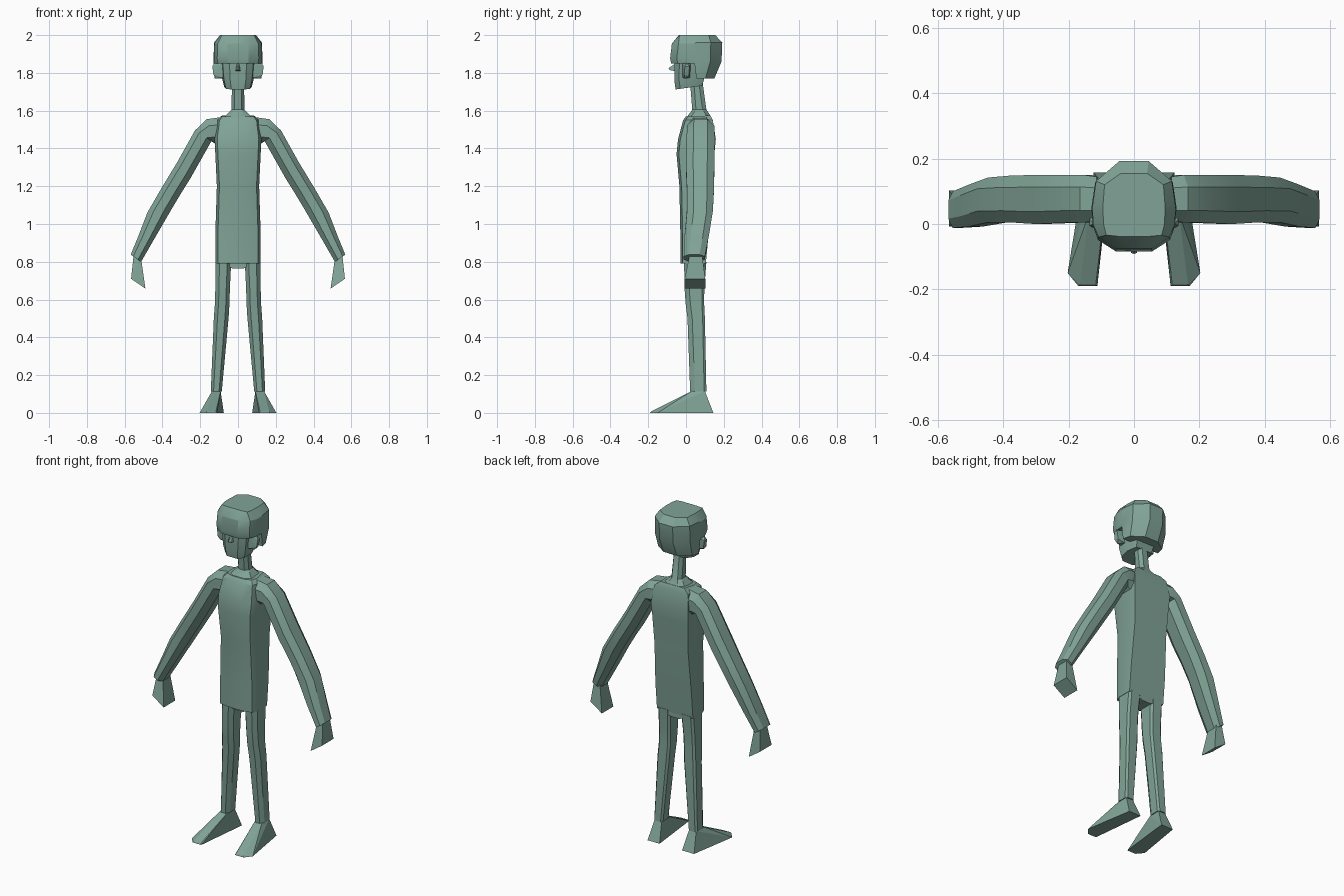
import bpy, bmesh, math
from mathutils import Vector

mat = bpy.data.materials.new("muted_green")
mat.diffuse_color = (0.22, 0.37, 0.31, 1)


def finish(name, bm, smooth=True):
    bmesh.ops.remove_doubles(bm, verts=bm.verts, dist=0.0005)
    bmesh.ops.recalc_face_normals(bm, faces=bm.faces)
    me = bpy.data.meshes.new(name)
    bm.to_mesh(me)
    bm.free()
    me.materials.append(mat)
    ob = bpy.data.objects.new(name, me)
    bpy.context.collection.objects.link(ob)
    if smooth:
        bpy.ops.object.select_all(action='DESELECT')
        ob.select_set(True)
        bpy.context.view_layer.objects.active = ob
        bpy.ops.object.shade_smooth_by_angle(angle=math.radians(28))
    return ob


def loft(name, rings, smooth=True):
    """Skin a stack of rings; the ends are closed with strips across."""
    bm = bmesh.new()
    vs = [[bm.verts.new(p) for p in r] for r in rings]
    n = len(vs[0])
    for a, b in zip(vs, vs[1:]):
        for i in range(n):
            j = (i + 1) % n
            bm.faces.new((a[i], a[j], b[j], b[i]))
    for r in (vs[0], vs[-1]):
        for i in range(n // 2 - 1):
            bm.faces.new((r[i], r[i + 1], r[n - 2 - i], r[n - 1 - i]))
    return finish(name, bm, smooth)


def hull(name, pts):
    bm = bmesh.new()
    for p in pts:
        bm.verts.new(p)
    bmesh.ops.convex_hull(bm, input=bm.verts)
    bmesh.ops.dissolve_limit(bm, angle_limit=0.02, verts=bm.verts, edges=bm.edges)
    return finish(name, bm, False)


def sym(half):
    """Half outline, front to back on +x, completed on -x."""
    return half + [(-x, y, z) for x, y, z in reversed(half)]


# Torso: flat back, softened front; z, half width, front y, back y
torso = []
for z, w, f, b in [(0.79, .12, -.03, .105), (0.95, .12, -.03, .12), (1.2, .112, -.035, .14),
                   (1.37, .12, -.05, .15), (1.45, .124, -.042, .158), (1.55, .112, -.015, .142)]:
    torso.append(sym([(.05, f, z), (w - .014, f + .012, z), (w, f + .05, z), (w, b, z)]))
torso.append(sym([(.04, .0, 1.57), (.08, .015, 1.57), (.09, .05, 1.57), (.08, .13, 1.575)]))
loft("torso", torso)

# Neck with flared base
loft("neck", [sym([(w * .55, f, z), (w, f + .02, z), (w, b - .02, z), (w * .55, b, z)])
              for z, w, f, b in [(1.56, .075, .0, .135), (1.58, .06, .015, .125),
                                 (1.605, .035, .033, .108), (1.77, .031, .02, .085)]])

# Head: jaw rising towards the back
loft("face", [sym([(.04 * k, f, z), (.072 * k, f + .025, z + .004), (.082 * k, .03, z + .012),
                   (.06 * k, b, z + .02)])
              for z, k, f, b in [(1.712, .88, -.055, .085), (1.76, 1.03, -.062, .10),
                                 (1.85, 1.13, -.06, .12), (1.9, 1.13, -.06, .12)]])

# Hair: cap with straight fringe, lower behind the ears
hair = []
for z, zb, k, f, b in [(1.85, 1.77, .98, -.078, .15), (1.875, 1.86, 1.02, -.084, .188),
                       (1.955, 1.96, 1.0, -.075, .192)]:
    hair.append(sym([(.055, f, z), (.108 * k, f + .035, z), (.125 * k, .0, z), (.127 * k, .045, z),
                     (.127 * k, .055, zb), (.116 * k, .13 * b / .19, zb), (.045, b, zb)]))
hair.append(sym([(.045, -.038, 2), (.085, -.034, 2), (.093, .0, 2), (.095, .045, 2),
                 (.095, .055, 2), (.09, .12, 2), (.04, .155, 2)]))
loft("hair", hair)

# Nose
hull("nose", [(.014, -.05, 1.808), (-.014, -.05, 1.808), (.009, -.088, 1.815), (-.009, -.088, 1.815),
              (.007, -.055, 1.85), (-.007, -.055, 1.85), (0, -.092, 1.825)])

# Shorts bridge between the legs
loft("crotch", [sym([(w, .005, z), (w, .105, z)]) for z, w in [(.765, .03), (.78, .06), (.80, .08)]])

for s, side in ((-1, "right"), (1, "left")):
    # Ears
    hull("ear_" + side, [(s * x, y, z) for x, y, z in [
        (.08, -.018, 1.775), (.08, -.018, 1.85), (.08, .022, 1.775), (.08, .025, 1.85),
        (.115, -.005, 1.77), (.13, -.01, 1.79), (.136, -.005, 1.835), (.125, .0, 1.852),
        (.136, .018, 1.835), (.125, .015, 1.785)]])

    # Arm: eight-sided tube between its outer and inner outlines
    arm = []
    for ox, oz, ix, iz, f, b in [(.08, 1.567, .10, 1.40, .01, .14), (.165, 1.555, .115, 1.42, .005, .15),
                                 (.228, 1.495, .14, 1.44, .004, .15), (.32, 1.33, .25, 1.245, .0, .15),
                                 (.405, 1.19, .30, 1.165, .005, .148), (.48, 1.06, .348, 1.085, .005, .142),
                                 (.53, .93, .435, .935, -.008, .12), (.568, .838, .513, .80, -.012, .10)]:
        o, i = Vector((ox, 0, oz)), Vector((ix, 0, iz))
        ring = []
        for t, u in [(0, .25), (.25, 0), (.7, 0), (1, .25), (1, .75), (.7, 1), (.25, 1), (0, .75)]:
            p = o.lerp(i, t)
            ring.append((s * p.x, f + (b - f) * u, p.z))
        arm.append(ring)
    loft("arm_" + side, arm)

    # Hand: simple flared wedge
    hull("hand_" + side, [(s * x, y, z) for x, z, f, b in
                          [(.552, .84, .02, .085), (.515, .83, .02, .085),
                           (.566, .71, -.008, .102), (.49, .658, -.008, .102)] for y in (f, b)])

    # Leg: tapered, bevelled tube
    leg = []
    for z, i, o, f, b in [(.112, .086, .144, .022, .108), (.5, .05, .128, .008, .10),
                          (.58, .045, .122, -.002, .096), (.66, .043, .12, -.008, .097),
                          (.80, .036, .118, -.01, .108)]:
        c = (o - i) * .25
        leg.append([(s * x, y, z) for x, y in [
            (i + c, f), (o - c, f), (o, f + .025), (o, b - .012),
            (o - c * .6, b), (i + c * .6, b), (i, b - .012), (i, f + .025)]])
    loft("leg_" + side, leg)

    # Foot: wedge turned slightly outwards
    hull("foot_" + side, [(s * x, y, z) for x, y, z in [
        (.075, .145, 0), (.155, .145, 0), (.203, -.15, 0), (.17, -.19, 0), (.112, -.19, 0),
        (.165, -.185, .008), (.117, -.185, .008),
        (.092, .03, .115), (.138, .03, .115), (.138, .10, .115), (.092, .10, .115)]])
